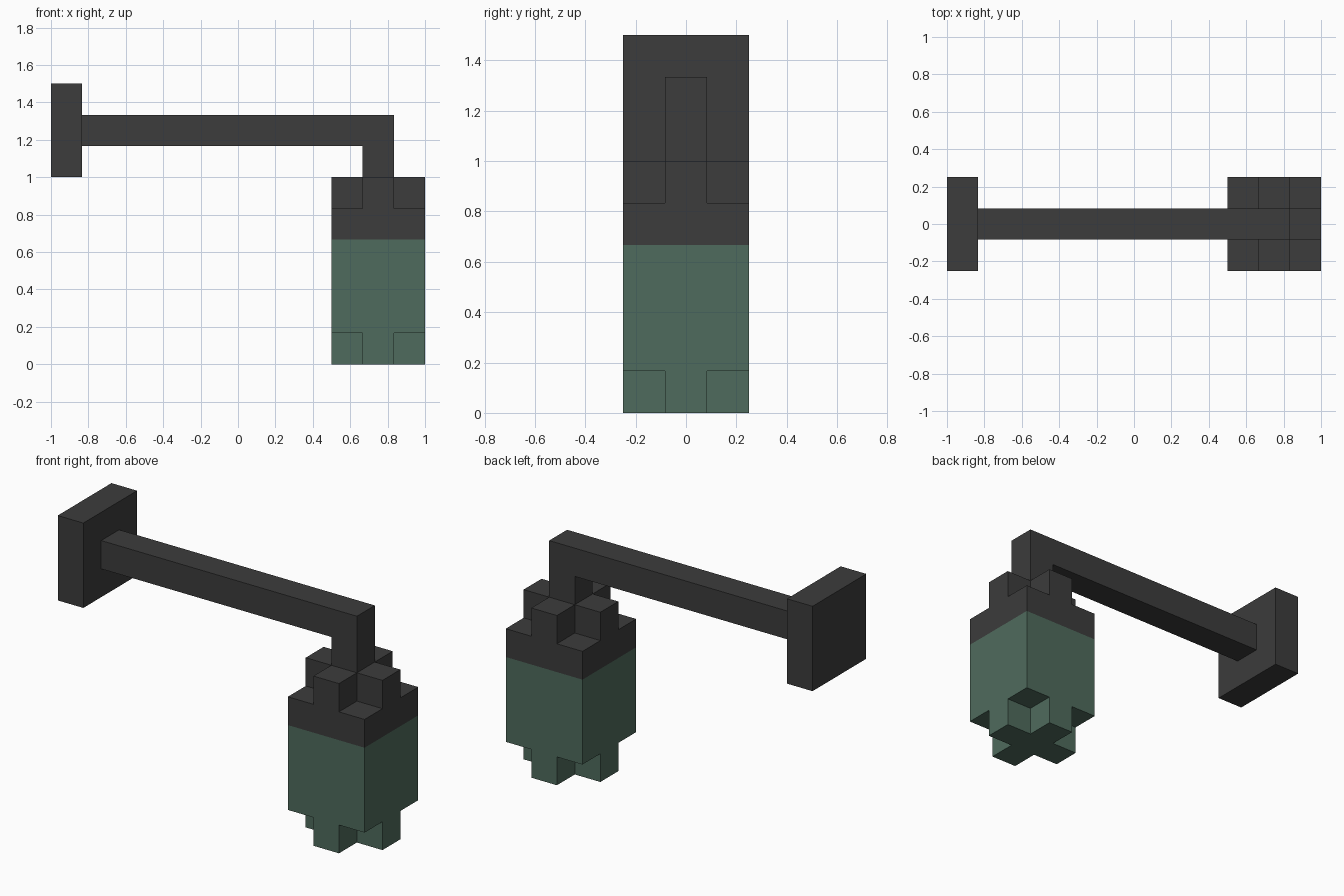
import bpy
import bmesh
from mathutils import Vector

cube = bpy.data.objects.get("Cube")
if cube:
    bpy.data.objects.remove(cube, do_unlink=True)

U = 1 / 6            # block size
CENTRE_X = 4.5 * U   # lantern axis


def material(name, rgb):
    mat = bpy.data.materials.new(name)
    mat.use_nodes = True
    colour = (*rgb, 1)
    mat.diffuse_color = colour
    bsdf = mat.node_tree.nodes["Principled BSDF"]
    bsdf.inputs["Base Color"].default_value = colour
    bsdf.inputs["Roughness"].default_value = 0.9
    return mat


iron = material("dark iron", (0.045, 0.045, 0.045))
glass = material("green glass", (0.078, 0.147, 0.109))


def prism(name, profile, depth, mat):
    """Extrude a closed 3D outline along the depth vector."""
    bm = bmesh.new()
    face = bm.faces.new([bm.verts.new(p) for p in profile])
    result = bmesh.ops.extrude_face_region(bm, geom=[face], use_keep_orig=True)
    moved = [e for e in result["geom"] if isinstance(e, bmesh.types.BMVert)]
    bmesh.ops.translate(bm, verts=moved, vec=Vector(depth))
    bmesh.ops.recalc_face_normals(bm, faces=bm.faces)
    mesh = bpy.data.meshes.new(name)
    bm.to_mesh(mesh)
    bm.free()
    mesh.materials.append(mat)
    obj = bpy.data.objects.new(name, mesh)
    bpy.context.collection.objects.link(obj)
    return obj


def block(name, x, z, mat):
    """Box three blocks deep, spanning x and z ranges in block units."""
    half = 1.5 * U
    outline = [(x[i] * U, -half, z[j] * U) for i, j in ((0, 0), (1, 0), (1, 1), (0, 1))]
    return prism(name, outline, (0, 2 * half, 0), mat)


def cross(name, z, mat):
    """Plus-shaped layer, one block high, with its corners left out."""
    a, b = U / 2, 1.5 * U
    outline = []
    x, y = Vector((1, 0)), Vector((0, 1))
    for _ in range(4):
        for u, v in ((a, -b), (a, -a), (b, -a)):
            p = x * u + y * v
            outline.append((CENTRE_X + p.x, p.y, z * U))
        x, y = y, -x
    return prism(name, outline, (0, 0, U), mat)


# Wall plate
block("wall_plate", (-6, -5), (6, 9), iron)

# Bent arm with its drop post
arm = [(-5, 7), (4, 7), (4, 6), (5, 6), (5, 8), (-5, 8)]
prism("bracket_arm", [(x * U, -U / 2, z * U) for x, z in arm], (0, U, 0), iron)

# Lantern
cross("lantern_crown", 5, iron)
block("lantern_cap", (3, 6), (4, 5), iron)
block("lantern_glass", (3, 6), (1, 4), glass)
cross("lantern_base", 0, glass)
